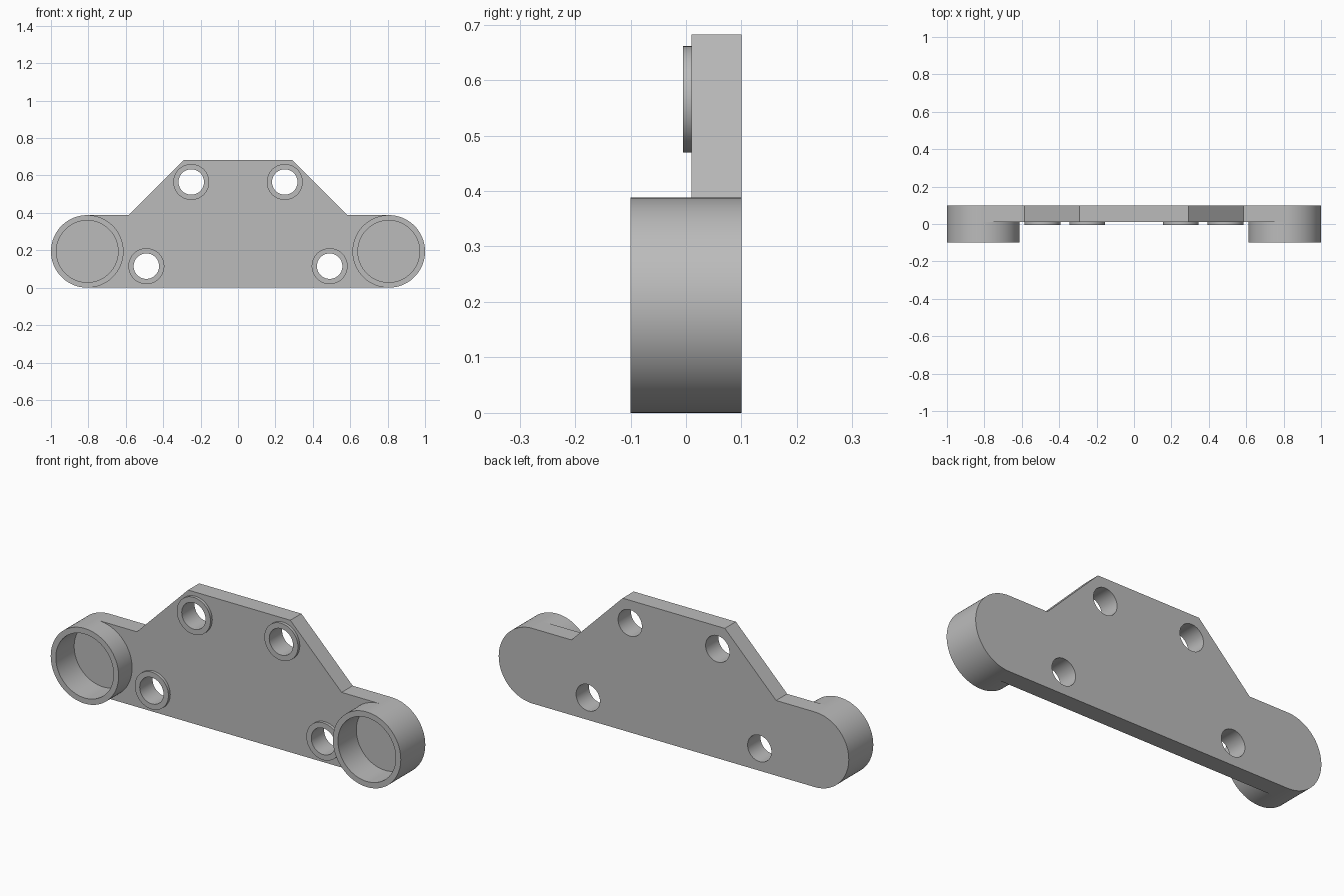
import bpy, bmesh
from math import sin, cos, pi, radians

cube = bpy.data.objects.get("Cube")
if cube:
    bpy.data.objects.remove(cube)

grey = bpy.data.materials.new("plain_grey")
grey.use_nodes = True
grey.diffuse_color = (0.5, 0.5, 0.5, 1)
grey.node_tree.nodes["Principled BSDF"].inputs["Base Color"].default_value = (0.5, 0.5, 0.5, 1)

SEG = 96
FRONT, BACK = 0.01, 0.1          # plate faces
CUP_X, CUP_R, CUP_IN = 0.806, 0.194, 0.165
CUP_FRONT, CUP_FLOOR = -0.1, 0.05
BOSS_R, HOLE_R, BOSS_FRONT = 0.096, 0.068, -0.005
HOLES = {"upper": (0.25, 0.565), "lower": (0.49, 0.115)}
SIDES = {"left": 1, "right": -1}


def circle(x, z, r, start=0, turn=2 * pi, count=SEG):
    return [(x + r * cos(start + turn * i / SEG), z + r * sin(start + turn * i / SEG))
            for i in range(count)]


def finish(name, bm):
    bmesh.ops.recalc_face_normals(bm, faces=bm.faces)
    mesh = bpy.data.meshes.new(name)
    bm.to_mesh(mesh)
    bm.free()
    mesh.materials.append(grey)
    obj = bpy.data.objects.new(name, mesh)
    bpy.context.collection.objects.link(obj)
    return obj


def prism(name, outline, y0, y1):
    bm = bmesh.new()
    face = bm.faces.new([bm.verts.new((x, y0, z)) for x, z in outline])
    top = bmesh.ops.extrude_face_region(bm, geom=[face])["geom"]
    moved = [v for v in top if isinstance(v, bmesh.types.BMVert)]
    bmesh.ops.translate(bm, verts=moved, vec=(0, y1 - y0, 0))
    return finish(name, bm)


def tube(name, x, z, outer, inner, y0, y1):
    bm = bmesh.new()
    loops = [[bm.verts.new((px, y, pz)) for px, pz in circle(x, z, r)]
             for r, y in ((outer, y1), (outer, y0), (inner, y0), (inner, y1))]
    for a, b in zip(loops, loops[1:] + loops[:1]):
        for i in range(SEG):
            j = (i + 1) % SEG
            bm.faces.new((a[i], a[j], b[j], b[i]))
    return finish(name, bm)


def smooth(obj):
    bpy.ops.object.select_all(action="DESELECT")
    obj.select_set(True)
    bpy.context.view_layer.objects.active = obj
    bpy.ops.object.shade_smooth_by_angle(angle=radians(30))


# Plate outline: rounded ends with a raised trapezoid in the middle
half = SEG // 2 + 1
outline = circle(CUP_X, CUP_R, CUP_R, -pi / 2, count=half)
outline += [(0.585, 2 * CUP_R), (0.292, 0.682), (-0.292, 0.682), (-0.585, 2 * CUP_R)]
outline += circle(-CUP_X, CUP_R, CUP_R, pi / 2, count=half)
plate = prism("mounting_plate", outline, FRONT, BACK)

# Cup walls, bosses and the cutters for their holes
parts, cutters = [], []
for side, s in SIDES.items():
    parts.append(tube(side + "_cup_wall", s * CUP_X, CUP_R, CUP_R, CUP_IN, CUP_FRONT, FRONT))
    cutters.append(prism("pocket_cutter", circle(s * CUP_X, CUP_R, CUP_IN), -0.2, CUP_FLOOR))
    for level, (x, z) in HOLES.items():
        parts.append(tube(f"{level}_{side}_boss", s * x, z, BOSS_R, HOLE_R, BOSS_FRONT, FRONT))
        cutters.append(prism("hole_cutter", circle(s * x, z, HOLE_R), -0.2, 0.2))

# Cut pockets and bolt holes through the plate
bpy.context.view_layer.objects.active = plate
for cutter in cutters:
    cutter.hide_render = True
    mod = plate.modifiers.new("cut", "BOOLEAN")
    mod.operation, mod.solver, mod.object = "DIFFERENCE", "EXACT", cutter
    bpy.ops.object.modifier_apply(modifier=mod.name)
    bpy.data.objects.remove(cutter)

for obj in [plate] + parts:
    smooth(obj)
